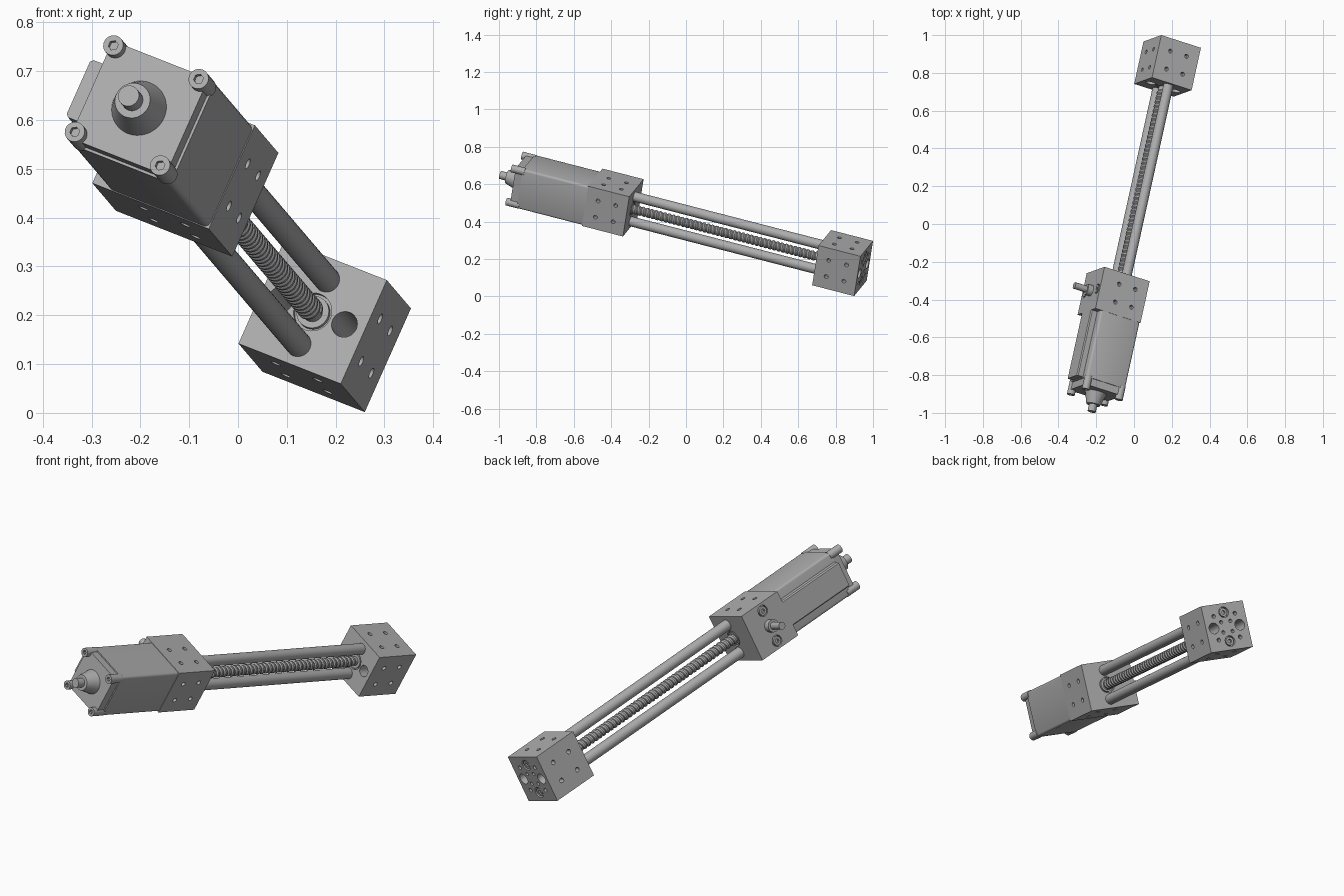
import bpy, bmesh
from mathutils import Matrix, Vector

cube = bpy.data.objects.get("Cube")
if cube:
    bpy.data.objects.remove(cube, do_unlink=True)

grey = bpy.data.materials.new("machined grey")
grey.use_nodes = True
grey.diffuse_color = (0.42, 0.42, 0.42, 1)
grey.node_tree.nodes["Principled BSDF"].inputs["Base Color"].default_value = (0.42, 0.42, 0.42, 1)

X, Y, Z = Vector((1, 0, 0)), Vector((0, 1, 0)), Vector((0, 0, 1))
parts = []


def make(name, bm):
    bmesh.ops.recalc_face_normals(bm, faces=bm.faces)
    mesh = bpy.data.meshes.new(name)
    bm.to_mesh(mesh)
    bm.free()
    mesh.materials.append(grey)
    ob = bpy.data.objects.new(name, mesh)
    bpy.context.collection.objects.link(ob)
    parts.append(ob)
    return ob


def add_cyl(bm, base, axis, length, r1, r2=None, segs=32):
    """Cylinder or cone from base along axis."""
    rot = axis.to_track_quat('Z', 'Y').to_matrix().to_4x4()
    mat = Matrix.Translation(Vector(base) + axis * length / 2) @ rot
    bmesh.ops.create_cone(bm, cap_ends=True, segments=segs, radius1=r1,
                          radius2=r1 if r2 is None else r2, depth=length, matrix=mat)


def cylinder(name, base, axis, length, r1, r2=None, segs=32):
    bm = bmesh.new()
    add_cyl(bm, base, axis, length, r1, r2, segs)
    return make(name, bm)


def box(name, lo, hi, bevel=0.0, segs=1):
    """Box between two corners, with its lengthwise edges bevelled."""
    lo, hi = Vector(lo), Vector(hi)
    bm = bmesh.new()
    bmesh.ops.create_cube(bm, size=1, matrix=Matrix.Translation((lo + hi) / 2)
                          @ Matrix.Diagonal((*(hi - lo), 1)))
    if bevel:
        edges = [e for e in bm.edges
                 if abs((e.verts[0].co - e.verts[1].co).normalized().y) > 0.9]
        bmesh.ops.bevel(bm, geom=edges, offset=bevel, segments=segs, profile=0.5, affect='EDGES')
    return make(name, bm)


def apply_modifier(ob, mod):
    bpy.context.view_layer.objects.active = ob
    bpy.ops.object.modifier_apply(modifier=mod.name)


def cut(ob, holes):
    """Drill holes given as (point on surface, outward axis, radius, depth, sides)."""
    bm = bmesh.new()
    for p, axis, r, depth, segs in holes:
        add_cyl(bm, Vector(p) + axis * 0.01, -axis, depth + 0.01, r, segs=segs)
    cutter = make("cutter", bm)
    parts.remove(cutter)
    mod = ob.modifiers.new("holes", 'BOOLEAN')
    mod.operation, mod.solver, mod.object = 'DIFFERENCE', 'EXACT', cutter
    apply_modifier(ob, mod)
    bpy.data.objects.remove(cutter, do_unlink=True)


def cap_screw(name, top, axis, length, r=0.021):
    head = cylinder(name, Vector(top) - axis * length, axis, length, r, segs=24)
    cut(head, [(top, axis, r * 0.5, 0.012, 6)])


def side_holes(y_mid, axes):
    """Four small mounting holes on each listed side face."""
    out = []
    for n in axes:
        across = n.cross(Y)
        for a in (-0.048, 0.048):
            for b in (-0.05, 0.05):
                out.append((n * H + across * a + Y * (y_mid + b), n, 0.011, 0.03, 16))
    return out


H = 0.1175                      # half width of the blocks
END = 0.237                     # rear face of the end block
B0, B1 = -1.30, -1.068          # drive block front and rear
W = 0.15                        # drive block reach on the port side
FRONT = -1.71                   # motor front face
ROD = 0.073                     # rod offset from the axis

# End block with mounting holes, spare rod bores and bearing seat
end_block = box("end_block", (-H, 0, -H), (H, END, H))
holes = side_holes(END / 2, (X, -X, Z, -Z))
for s in (-1, 1):
    holes.append((X * s * ROD, -Y, 0.027, END + 0.02, 32))
    holes.append((Z * s * ROD + Y * END, Y, 0.027, 0.016, 32))
    for t in (-1, 1):
        holes.append((Vector((s * 0.06, END, t * 0.06)), Y, 0.01, 0.03, 16))
        holes.append((Vector((s * 0.026, END, t * 0.026)), Y, 0.009, 0.03, 16))
holes.append((Vector(), -Y, 0.04, 0.012, 40))
cut(end_block, holes)
cylinder("end_bearing", (0, 0.0, 0), Y, 0.02, 0.034)
for s, side in ((1, "upper"), (-1, "lower")):
    cap_screw(side + "_rod_screw", Z * s * ROD + Y * (END - 0.003), Y, 0.02)

# Drive block with the wider port side
drive_block = box("drive_block", (-W, B0, -H), (H, B1, H))
port_y = (B0 + B1) / 2
holes = side_holes(port_y, (X, Z, -Z))
holes.append((Y * B1, Y, 0.04, 0.012, 40))
for s in (-1, 1):
    holes.append((Vector((-W, port_y, s * 0.08)), -X, 0.027, 0.014, 32))
cut(drive_block, holes)
cylinder("drive_bearing", (0, B1 - 0.02, 0), Y, 0.02, 0.034)

# Side port and its screws
cylinder("port_collar", (-W + 0.01, port_y, 0), -X, 0.04, 0.03)
cylinder("port_shaft", (-W, port_y, 0), -X, 0.10, 0.018)
for s, side in ((1, "upper"), (-1, "lower")):
    cap_screw(side + "_port_screw", (-W - 0.002, port_y, s * 0.08), -X, 0.018)

# Guide rods
for s, side in ((1, "upper"), (-1, "lower")):
    cylinder(side + "_guide_rod", (0, B1 - 0.02, s * ROD), Y, 0.04 - B1, 0.0265)

# Lead screw: one tooth profile swept along a helix over a core
PITCH, CORE = 0.0245, 0.020
bm = bmesh.new()
profile = [(CORE, 0), (0.026, 0.3), (0.026, 0.65), (CORE, 1)]
verts = [bm.verts.new((r, B1 - 0.02 + PITCH * f, 0)) for r, f in profile]
for a, b in zip(verts, verts[1:]):
    bm.edges.new((a, b))
thread = make("lead_screw_thread", bm)
mod = thread.modifiers.new("helix", 'SCREW')
mod.axis, mod.screw_offset, mod.iterations = 'Y', PITCH, 43
mod.steps = mod.render_steps = 20
mod.use_merge_vertices, mod.merge_threshold = True, 0.0001
apply_modifier(thread, mod)
bm = bmesh.new()
bm.from_mesh(thread.data)
bmesh.ops.recalc_face_normals(bm, faces=bm.faces)
bm.to_mesh(thread.data)
bm.free()
cylinder("lead_screw_core", (0, B1 - 0.02, 0), Y, 0.03 - B1, CORE + 0.001)

# Motor housing, end cap and side rail
M = 0.1155
box("motor_body", (-M, FRONT + 0.04, -M), (M, B0, M), 0.012, 3)
box("motor_cap", (-0.11, FRONT, -0.11), (0.11, FRONT + 0.045, 0.11), 0.024)
box("motor_side_rail", (-W, FRONT + 0.045, -0.065), (-M + 0.01, B0, 0.065), 0.006)
for sx, lr in ((1, "left"), (-1, "right")):
    for sz, ud in ((1, "upper"), (-1, "lower")):
        cap_screw(f"{ud}_{lr}_cap_screw", (sx * 0.098, FRONT - 0.024, sz * 0.098), -Y, 0.075)

# Front nose and shaft
cylinder("nose_cone", (0, FRONT + 0.005, 0), -Y, 0.07, 0.059, 0.037, 40)
cylinder("nose_shaft", (0, FRONT, 0), -Y, 0.104, 0.022)

# Tilt the finished assembly into place
d = Vector((0.208, 0.947, -0.244)).normalized()
u = Vector((0.893, -0.278, -0.353))
u = (u - d * u.dot(d)).normalized()
v = u.cross(d)
place = Matrix.Translation((0.153, 0.725, 0.207)) @ Matrix((u, d, v)).transposed().to_4x4()
bpy.ops.object.select_all(action='DESELECT')
for ob in parts:
    ob.data.transform(place)
    ob.select_set(True)
bpy.context.view_layer.objects.active = parts[0]
bpy.ops.object.shade_smooth_by_angle(angle=0.6)
